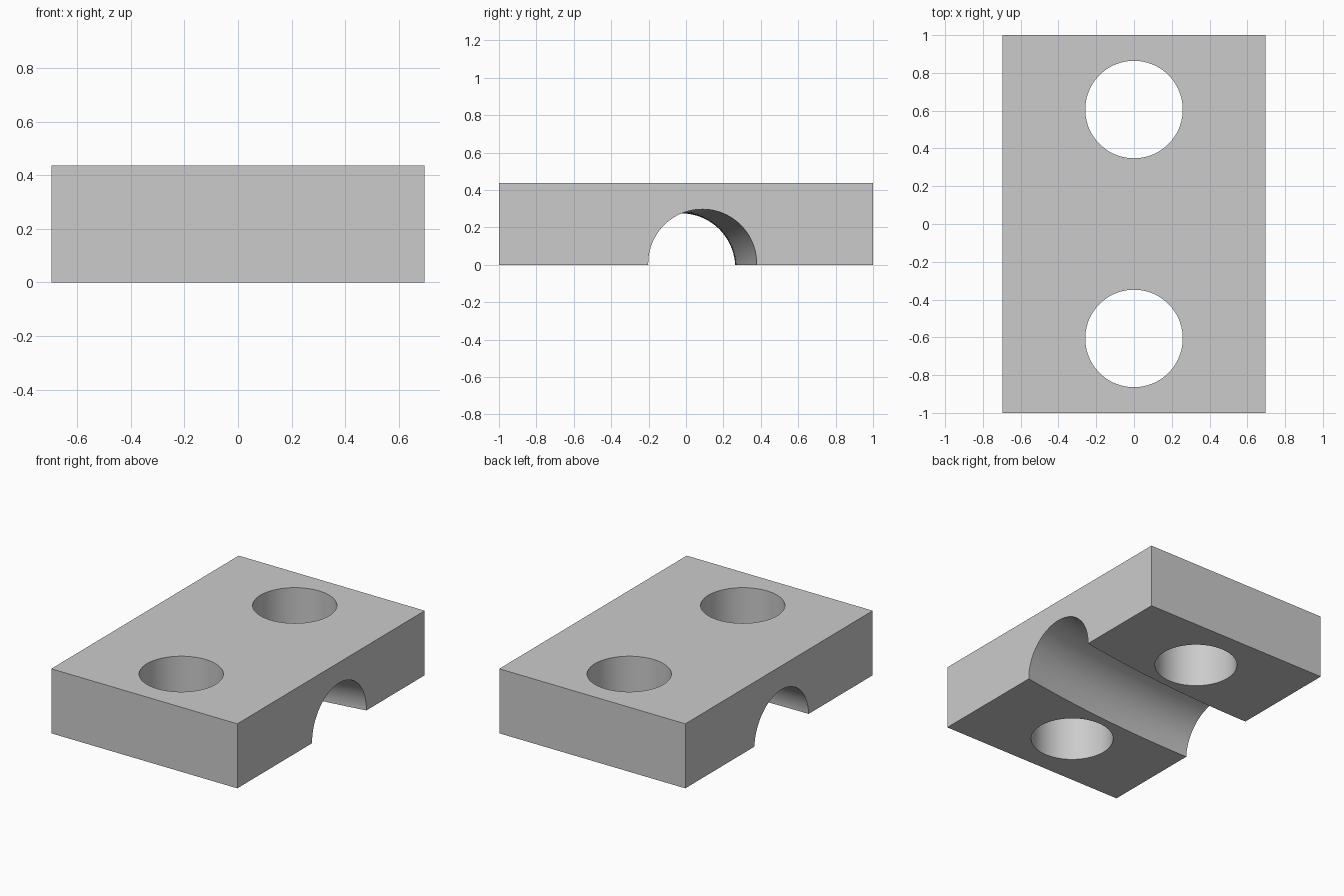
import bpy, bmesh, math

cube = bpy.data.objects.get("Cube")
if cube:
    bpy.data.objects.remove(cube, do_unlink=True)

WIDTH, LENGTH, HEIGHT = 1.39, 2.0, 0.436
HOLE_RADIUS, HOLE_Y = 0.258, 0.606
CHANNEL_RADIUS = 0.29

grey = bpy.data.materials.new("Plain grey")
grey.use_nodes = True
colour = (0.6, 0.6, 0.6, 1)
grey.diffuse_color = colour
grey.node_tree.nodes["Principled BSDF"].inputs["Base Color"].default_value = colour


def add_object(name, bm):
    bmesh.ops.recalc_face_normals(bm, faces=bm.faces)
    mesh = bpy.data.meshes.new(name)
    bm.to_mesh(mesh)
    bm.free()
    mesh.materials.append(grey)
    obj = bpy.data.objects.new(name, mesh)
    bpy.context.collection.objects.link(obj)
    return obj


# Rectangular block
bm = bmesh.new()
bmesh.ops.create_cube(bm, size=1)
bmesh.ops.scale(bm, vec=(WIDTH, LENGTH, HEIGHT), verts=bm.verts)
bmesh.ops.translate(bm, vec=(0, 0, HEIGHT / 2), verts=bm.verts)
block = add_object("drilled_block", bm)

# Cutters for the two vertical holes
cutters = []
for side, name in ((-1, "front_hole_cutter"), (1, "back_hole_cutter")):
    bm = bmesh.new()
    bmesh.ops.create_cone(bm, cap_ends=True, segments=96, radius1=HOLE_RADIUS,
                          radius2=HOLE_RADIUS, depth=2 * HEIGHT)
    bmesh.ops.translate(bm, vec=(0, side * HOLE_Y, HEIGHT / 2), verts=bm.verts)
    cutters.append(add_object(name, bm))

# Cutter for the underside channel: round section swept along a gentle bend
bm = bmesh.new()
rings, steps, sides = [], 24, 96
for i in range(steps + 1):
    t = -0.05 + 1.1 * i / steps
    x = (t - 0.5) * WIDTH
    y = -0.027 + 0.115 * t * t
    z = -0.015 + 0.022 * t * t
    angles = [2 * math.pi * k / sides for k in range(sides)]
    rings.append([bm.verts.new((x, y + CHANNEL_RADIUS * math.cos(a),
                                z + CHANNEL_RADIUS * math.sin(a))) for a in angles])
for a, b in zip(rings, rings[1:]):
    for k in range(sides):
        n = (k + 1) % sides
        bm.faces.new((a[k], a[n], b[n], b[k]))
bm.faces.new(rings[0])
bm.faces.new(rings[-1])
cutters.append(add_object("channel_cutter", bm))

# Cut the openings, then bake the result and drop the cutters
for cutter in cutters:
    cutter.hide_render = True
    mod = block.modifiers.new(cutter.name, 'BOOLEAN')
    mod.operation, mod.solver, mod.object = 'DIFFERENCE', 'EXACT', cutter
bpy.context.view_layer.objects.active = block
for mod in list(block.modifiers):
    bpy.ops.object.modifier_apply(modifier=mod.name)
for cutter in cutters:
    bpy.data.objects.remove(cutter, do_unlink=True)

bpy.ops.object.select_all(action='DESELECT')
block.select_set(True)
bpy.ops.object.shade_smooth_by_angle(angle=math.radians(30))
